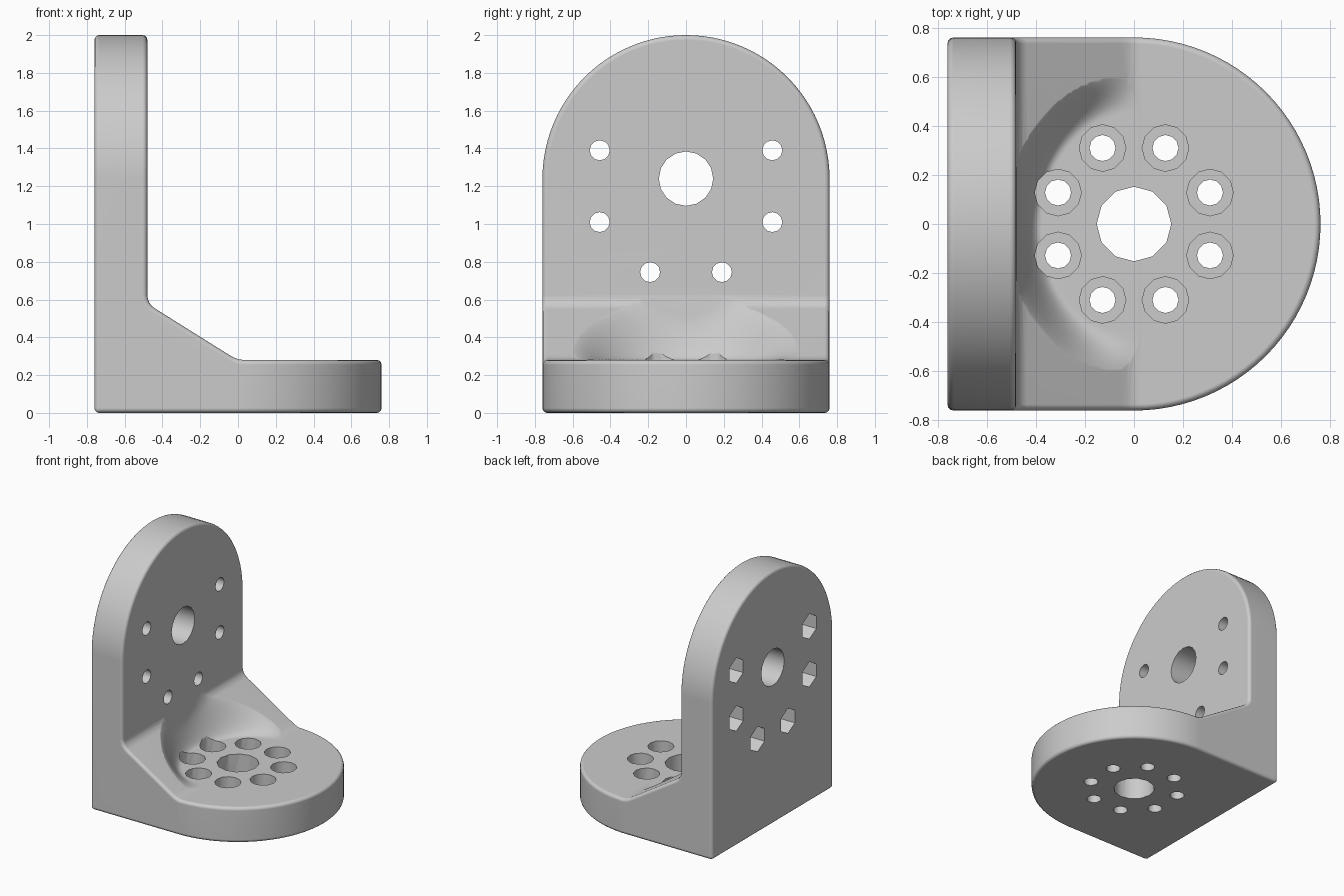
import bpy, bmesh, math
from mathutils import Matrix, Vector

cube = bpy.data.objects.get("Cube")
if cube:
    bpy.data.objects.remove(cube, do_unlink=True)

R = 0.76        # half width and end radius
T = 0.28        # plate thickness
WALL = T - R    # inner face of the upright plate
HUB = 1.24      # height of the upright plate's centre

grey = bpy.data.materials.new("grey")
grey.use_nodes = True
grey.diffuse_color = (0.6, 0.6, 0.6, 1)
grey.node_tree.nodes["Principled BSDF"].inputs["Base Color"].default_value = (0.6, 0.6, 0.6, 1)


def to_object(name, bm):
    bmesh.ops.recalc_face_normals(bm, faces=bm.faces)
    mesh = bpy.data.meshes.new(name)
    bm.to_mesh(mesh)
    bm.free()
    obj = bpy.data.objects.new(name, mesh)
    bpy.context.collection.objects.link(obj)
    mesh.materials.append(grey)
    return obj


def prism(name, points, depth):
    """Extrude a closed outline of 3D points along the depth vector."""
    bm = bmesh.new()
    face = bm.faces.new([bm.verts.new(p) for p in points])
    extruded = bmesh.ops.extrude_face_region(bm, geom=[face])["geom"]
    bmesh.ops.translate(bm, vec=depth, verts=[v for v in extruded if isinstance(v, bmesh.types.BMVert)])
    return to_object(name, bm)


def apply(obj, mod):
    bpy.context.view_layer.objects.active = obj
    with bpy.context.temp_override(object=obj, active_object=obj):
        bpy.ops.object.modifier_apply(modifier=mod.name)


def combine(obj, other, operation):
    mod = obj.modifiers.new("cut", "BOOLEAN")
    mod.operation, mod.object, mod.solver = operation, other, "EXACT"
    apply(obj, mod)
    bpy.data.objects.remove(other, do_unlink=True)


def drill(obj, start, end, radius, sides=12, turn=0.0):
    start, end = Vector(start), Vector(end)
    axis = end - start
    bm = bmesh.new()
    bmesh.ops.create_cone(bm, cap_ends=True, segments=sides, radius1=radius, radius2=radius, depth=axis.length)
    spin = axis.to_track_quat("Z", "Y").to_matrix().to_4x4() @ Matrix.Rotation(turn, 4, "Z")
    bmesh.ops.transform(bm, matrix=Matrix.Translation((start + end) / 2) @ spin, verts=bm.verts)
    combine(obj, to_object("drill", bm), "DIFFERENCE")


def arc(n=48):
    return [(R * math.cos(math.pi * i / n), R * math.sin(math.pi * i / n)) for i in range(n + 1)]


# Sloped web between the plates, filleted at both ends
slope = [(WALL, 0.625), (-0.477, 0.603), (-0.469, 0.583), (-0.455, 0.565), (-0.437, 0.551),
         (-0.05, 0.309), (-0.025, 0.294), (0.0, 0.284), (0.03, T)]


def web_height(x):
    for (x0, z0), (x1, z1) in zip(slope, slope[1:]):
        if x <= x1:
            return z0 + (z1 - z0) * (x - x0) / (x1 - x0)
    return T


# Bracket body: side profile trimmed to both rounded outlines
side = [(-R, 0), (1, 0), (1, T)] + slope[::-1] + [(WALL, 2.2), (-R, 2.2)]
bracket = prism("bracket", [(x, -1, z) for x, z in side], (0, 2, 0))
plan = [(s, -c) for c, s in arc()] + [(-1, R), (-1, -R)]
combine(bracket, prism("plan", [(x, y, -1) for x, y in plan], (0, 0, 4)), "INTERSECT")
tall = [(c, HUB + s) for c, s in arc()] + [(-R, -1), (R, -1)]
combine(bracket, prism("tall", [(-2, y, z) for y, z in tall], (4, 0, 0)), "INTERSECT")

bm = bmesh.new()
bm.from_mesh(bracket.data)
bmesh.ops.remove_doubles(bm, verts=bm.verts, dist=0.0005)
bmesh.ops.dissolve_limit(bm, angle_limit=math.radians(1), verts=bm.verts, edges=bm.edges)
bm.to_mesh(bracket.data)
bm.free()

# Rounded outer edges
bevel = bracket.modifiers.new("round", "BEVEL")
bevel.width, bevel.segments = 0.025, 3
bevel.limit_method, bevel.angle_limit = "ANGLE", math.radians(40)
bevel.use_clamp_overlap = False
apply(bracket, bevel)

# Smooth bowl scooped out of the web
bm = bmesh.new()
nx, ny = 40, 90
grid = []
for i in range(nx + 1):
    x = WALL + 0.0005 + 0.52 * i / nx
    row = []
    for j in range(ny + 1):
        y = -0.7 + 1.4 * j / ny
        rho = math.hypot(x / 0.48, y / 0.57)
        t = min(max((rho - 0.8) / 0.32, 0), 1)
        rise = t * t * (3 - 2 * t)
        row.append(bm.verts.new((x, y, T + 0.0008 + (web_height(x) - T) * rise + 0.004 * rise)))
    grid.append(row)
for i in range(nx):
    for j in range(ny):
        bm.faces.new((grid[i][j], grid[i + 1][j], grid[i + 1][j + 1], grid[i][j + 1]))
lid = bmesh.ops.extrude_face_region(bm, geom=bm.faces[:])["geom"]
for v in lid:
    if isinstance(v, bmesh.types.BMVert):
        v.co.z = 0.8
combine(bracket, to_object("scoop", bm), "DIFFERENCE")

# Base: centre bore and ring of counterbored holes
drill(bracket, (0, 0, -0.2), (0, 0, 0.8), 0.152)
for k in range(8):
    a = math.radians(22.5 + 45 * k)
    x, y = 0.335 * math.cos(a), 0.335 * math.sin(a)
    drill(bracket, (x, y, -0.2), (x, y, 0.2), 0.053)
    drill(bracket, (x, y, 0.1), (x, y, 0.75), 0.095)

# Upright plate: centre bore and bolt holes with hexagonal nut pockets behind
drill(bracket, (-1, 0, HUB), (0, 0, HUB), 0.144, 16)
for s in (-1, 1):
    for y, z in ((0.457, 1.39), (0.457, 1.01), (0.19, 0.745)):
        drill(bracket, (-0.7, s * y, z), (-0.3, s * y, z), 0.053)
        drill(bracket, (-0.9, s * y, z), (-0.6, s * y, z), 0.1, 6)

# Smooth shading with crisp edges
bpy.ops.object.select_all(action="DESELECT")
bracket.select_set(True)
bpy.context.view_layer.objects.active = bracket
bpy.ops.object.shade_smooth_by_angle(angle=math.radians(35))
weighted = bracket.modifiers.new("flat_faces", "WEIGHTED_NORMAL")
weighted.keep_sharp = True
